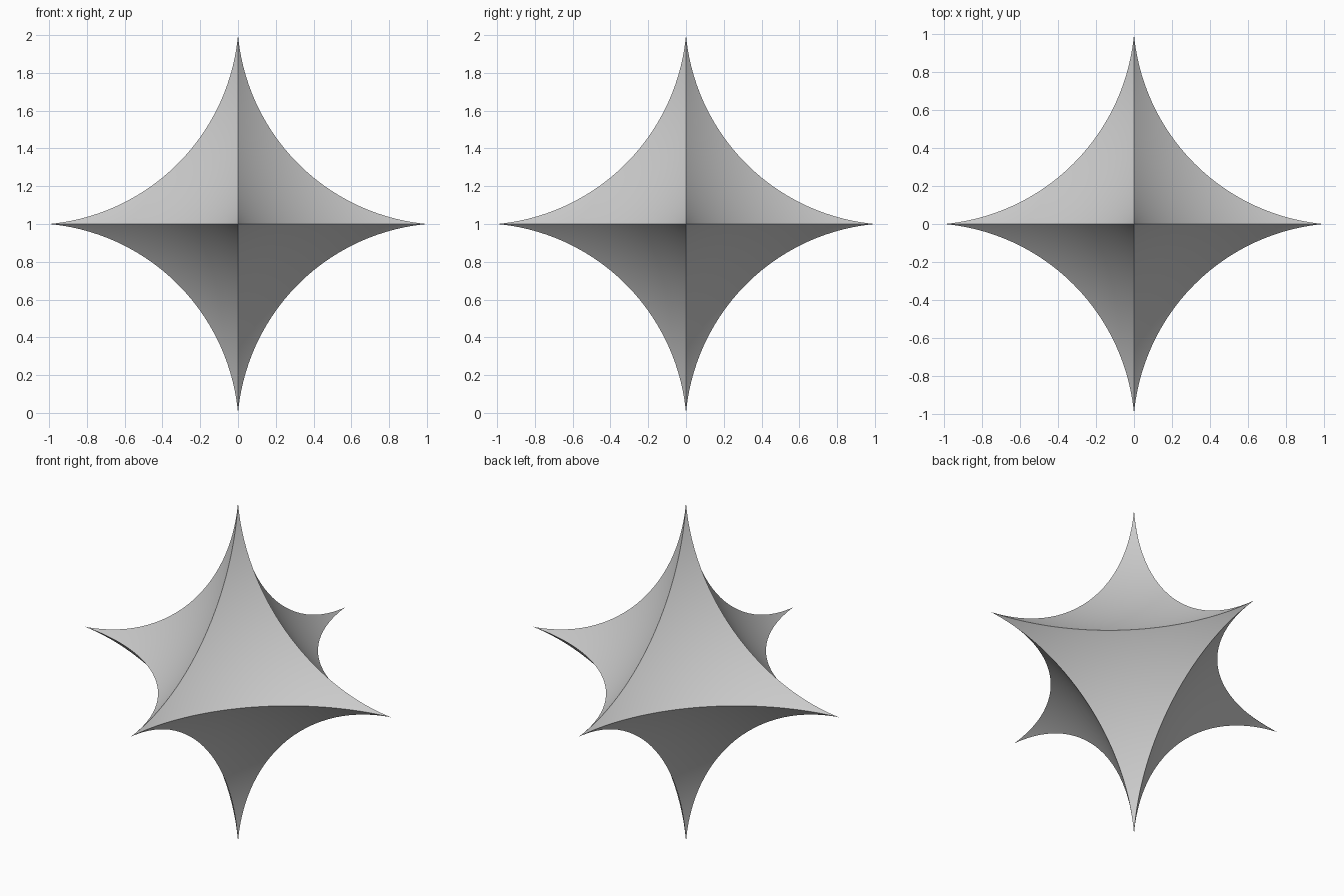
import bpy, bmesh
from mathutils import Vector
from itertools import product

cube = bpy.data.objects.get("Cube")
if cube:
    bpy.data.objects.remove(cube, do_unlink=True)

C = 1.1      # centre offset of the eight spheres that hollow the faces
N = 32       # rows per face

grey = bpy.data.materials.new("plain grey")
grey.use_nodes = True
colour = (0.6, 0.6, 0.6, 1)
grey.diffuse_color = colour
grey.node_tree.nodes["Principled BSDF"].inputs["Base Color"].default_value = colour


def hollow_point(i, j):
    """Point of the positive octant, pushed along its ray onto the sphere."""
    p = Vector((i, j, N - i - j)) / N
    p = Vector([w * w for w in p]).normalized()
    b = C * sum(p)
    t = b - max(b * b - (2 * C - 1), 0) ** 0.5
    return p * t


# One concave triangular face, repeated in all eight octants
bm = bmesh.new()
for sx, sy, sz in product((1, -1), repeat=3):
    grid = {}
    for i in range(N + 1):
        for j in range(N + 1 - i):
            p = hollow_point(i, j)
            grid[i, j] = bm.verts.new((p.x * sx, p.y * sy, p.z * sz + 1))
    for i in range(N):
        for j in range(N - i):
            tris = [((i, j), (i + 1, j), (i, j + 1))]
            if i + j < N - 1:
                tris.append(((i + 1, j), (i + 1, j + 1), (i, j + 1)))
            for tri in tris:
                if sx * sy * sz < 0:
                    tri = tri[::-1]
                bm.faces.new([grid[k] for k in tri])
bmesh.ops.remove_doubles(bm, verts=bm.verts, dist=0.00001)

# Creases follow the seams between octants
for f in bm.faces:
    f.smooth = True
for e in bm.edges:
    a, b = e.verts
    e.smooth = not any(abs(a.co[k] - o) < 1e-5 and abs(b.co[k] - o) < 1e-5
                       for k, o in enumerate((0, 0, 1)))
bmesh.ops.recalc_face_normals(bm, faces=bm.faces)

mesh = bpy.data.meshes.new("six_pointed_star")
bm.to_mesh(mesh)
bm.free()
mesh.materials.append(grey)
star = bpy.data.objects.new("six_pointed_star", mesh)
bpy.context.scene.collection.objects.link(star)
